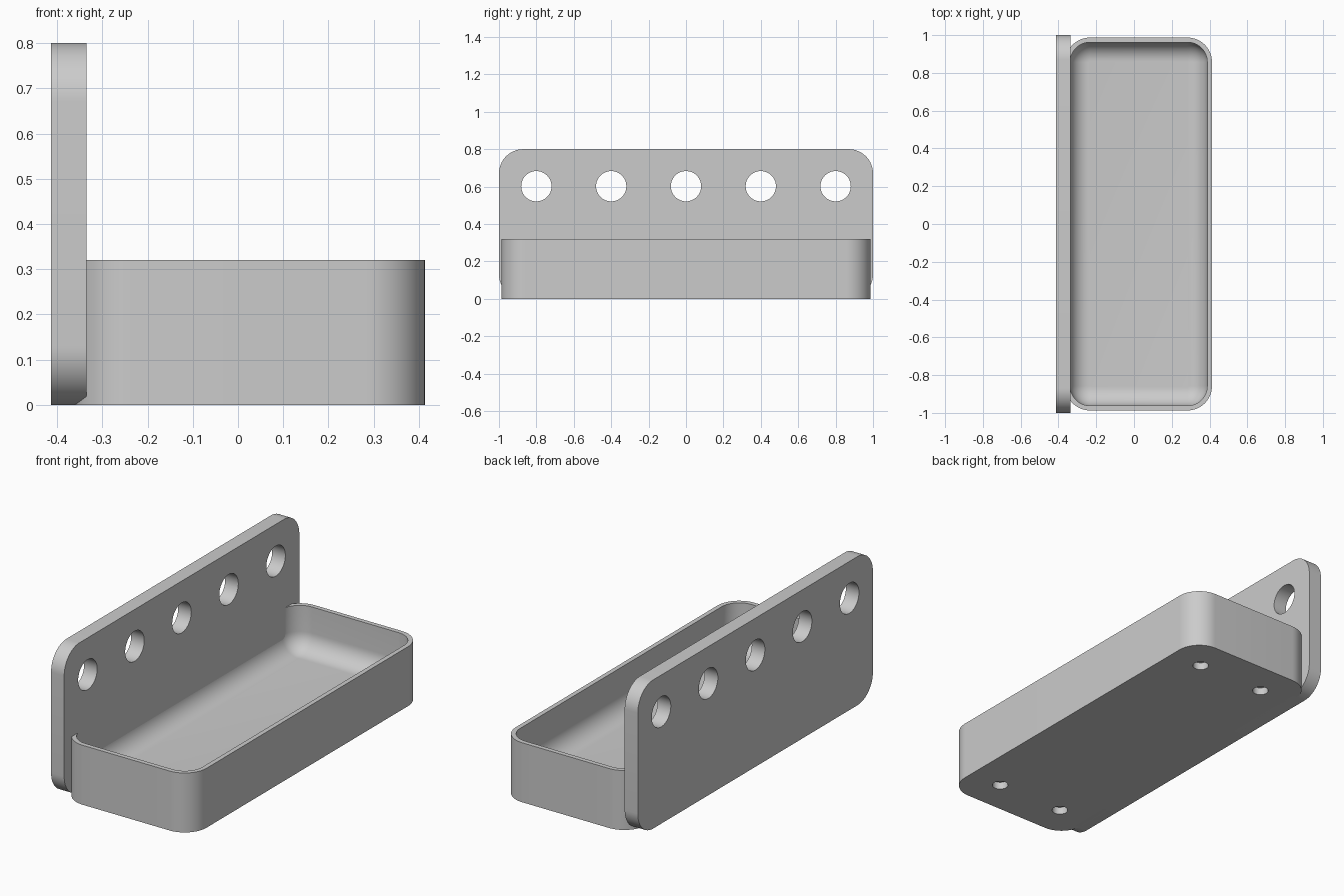
import bpy, bmesh, math
from mathutils import Matrix

if "Cube" in bpy.data.objects:
    bpy.data.objects.remove(bpy.data.objects["Cube"], do_unlink=True)

grey = bpy.data.materials.new("light grey")
grey.use_nodes = True
color = (0.6, 0.6, 0.6, 1)
grey.diffuse_color = color
grey.node_tree.nodes["Principled BSDF"].inputs["Base Color"].default_value = color


def rounded_rect(a0, a1, b0, b1, r, steps=16):
    """Counter-clockwise outline of a rectangle with round corners."""
    centres = [(a1 - r, b1 - r), (a0 + r, b1 - r), (a0 + r, b0 + r), (a1 - r, b0 + r)]
    pts = []
    for i, (a, b) in enumerate(centres):
        for k in range(steps + 1):
            t = (i + k / steps) * math.pi / 2
            pts.append((a + r * math.cos(t), b + r * math.sin(t)))
    return pts


def loft(name, rings):
    """Solid skinned through matching rings, capped at both ends."""
    bm = bmesh.new()
    loops = [[bm.verts.new(p) for p in ring] for ring in rings]
    for lo, hi in zip(loops, loops[1:]):
        for i in range(len(lo)):
            j = (i + 1) % len(lo)
            bm.faces.new((lo[i], lo[j], hi[j], hi[i]))
    bm.faces.new(loops[0][::-1])
    bm.faces.new(loops[-1])
    bmesh.ops.recalc_face_normals(bm, faces=bm.faces)
    return to_object(name, bm)


def to_object(name, bm):
    mesh = bpy.data.meshes.new(name)
    bm.to_mesh(mesh)
    bm.free()
    mesh.materials.append(grey)
    ob = bpy.data.objects.new(name, mesh)
    bpy.context.collection.objects.link(ob)
    return ob


def pins(name, places, radius, depth, turn):
    """Several round cutters in one mesh."""
    bm = bmesh.new()
    for p in places:
        bmesh.ops.create_cone(bm, cap_ends=True, segments=48, radius1=radius,
                              radius2=radius, depth=depth,
                              matrix=Matrix.Translation(p) @ turn)
    return to_object(name, bm)


def carve(ob, cutters):
    """Subtract the cutters, bake the result and shade it."""
    for c in cutters:
        mod = ob.modifiers.new("cut", 'BOOLEAN')
        mod.operation, mod.solver, mod.object = 'DIFFERENCE', 'EXACT', c
    deps = bpy.context.evaluated_depsgraph_get()
    mesh = bpy.data.meshes.new_from_object(ob.evaluated_get(deps))
    ob.modifiers.clear()
    ob.data = mesh
    for c in cutters:
        bpy.data.objects.remove(c, do_unlink=True)
    bpy.ops.object.select_all(action='DESELECT')
    ob.select_set(True)
    bpy.context.view_layer.objects.active = ob
    bpy.ops.object.shade_smooth_by_angle(angle=math.radians(30))


# Upright plate with a row of five holes
outline = rounded_rect(-1, 1, 0, 0.8, 0.13)
plate = loft("back_plate", [[(x, y, z) for y, z in outline] for x in (-0.413, -0.335)])
holes = pins("plate_holes", [(-0.374, 0.4 * i, 0.602) for i in range(-2, 3)],
             0.081, 0.3, Matrix.Rotation(math.pi / 2, 4, 'Y'))
carve(plate, [holes])

# Tray body, its back wall sunk into the plate
body = rounded_rect(-0.363, 0.413, -0.987, 0.987, 0.13)
tray = loft("tray", [[(x, y, z) for x, y in body] for z in (0, 0.32)])

# Tray cavity, with a round fillet between walls and floor
floor, fillet = 0.08, 0.1
levels = [(fillet * (1 - math.sin(t)), floor + fillet * (1 - math.cos(t)))
          for t in [i * math.pi / 24 for i in range(13)]] + [(0, 0.4)]
cavity = loft("tray_cavity", [
    [(x, y, z) for x, y in rounded_rect(-0.338 + d, 0.388 - d, -0.962 + d, 0.962 - d, 0.105 - d)]
    for d, z in levels])

# Round recesses under the tray
feet = pins("foot_recesses", [(0.025 + sx * 0.2, sy * 0.8, 0) for sx in (-1, 1) for sy in (-1, 1)],
            0.04, 0.08, Matrix.Identity(4))
carve(tray, [cavity, feet])
